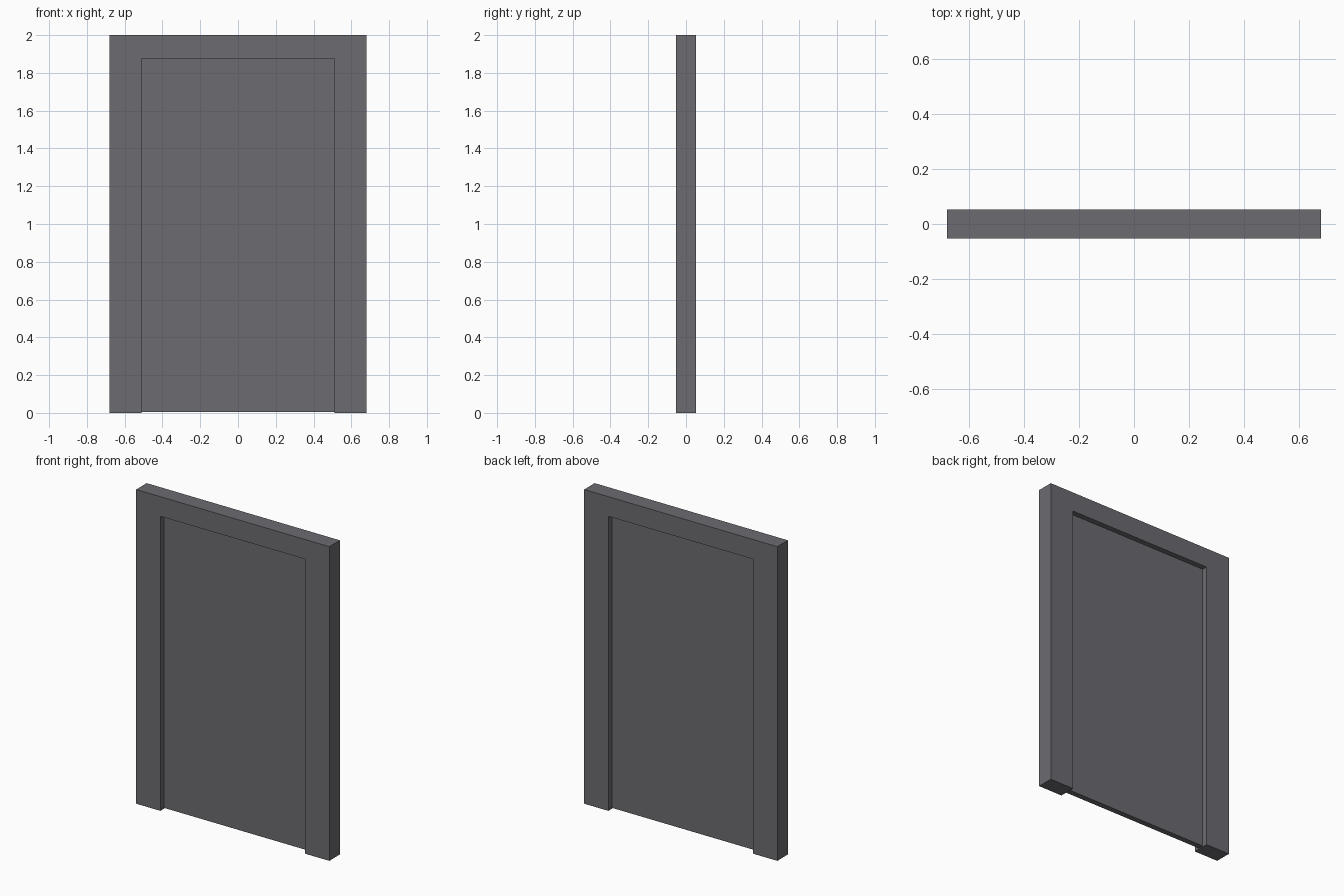
import bpy
import bmesh

if "Cube" in bpy.data.objects:
    bpy.data.objects.remove(bpy.data.objects["Cube"], do_unlink=True)

HALF_W, HEIGHT, DEPTH = 0.68, 2.0, 0.106
OPEN_W, OPEN_H = 0.51, 1.875
PANEL_DEPTH, GAP = 0.036, 0.006

grey = bpy.data.materials.new("dark grey")
grey.use_nodes = True
colour = (0.15, 0.15, 0.165, 1)
grey.diffuse_color = colour
grey.node_tree.nodes["Principled BSDF"].inputs["Base Color"].default_value = colour


def extruded(name, outline, depth):
    """Extrude an (x, z) outline along y, centred on y = 0."""
    bm = bmesh.new()
    face = bm.faces.new([bm.verts.new((x, -depth / 2, z)) for x, z in outline])
    grown = bmesh.ops.extrude_face_region(bm, geom=[face])["geom"]
    bmesh.ops.translate(bm, vec=(0, depth, 0),
                        verts=[v for v in grown if isinstance(v, bmesh.types.BMVert)])
    bmesh.ops.recalc_face_normals(bm, faces=bm.faces)
    mesh = bpy.data.meshes.new(name)
    bm.to_mesh(mesh)
    bm.free()
    mesh.materials.append(grey)
    obj = bpy.data.objects.new(name, mesh)
    bpy.context.collection.objects.link(obj)
    return obj


# Frame: two jambs and a head in one piece
half = [(OPEN_W, OPEN_H), (OPEN_W, 0), (HALF_W, 0), (HALF_W, HEIGHT)]
extruded("door_frame", half + [(-x, z) for x, z in reversed(half)], DEPTH)

# Door panel: recessed on both sides, with a small gap at the floor
extruded("door_panel", [(-OPEN_W, GAP), (OPEN_W, GAP),
                        (OPEN_W, OPEN_H), (-OPEN_W, OPEN_H)], PANEL_DEPTH)
